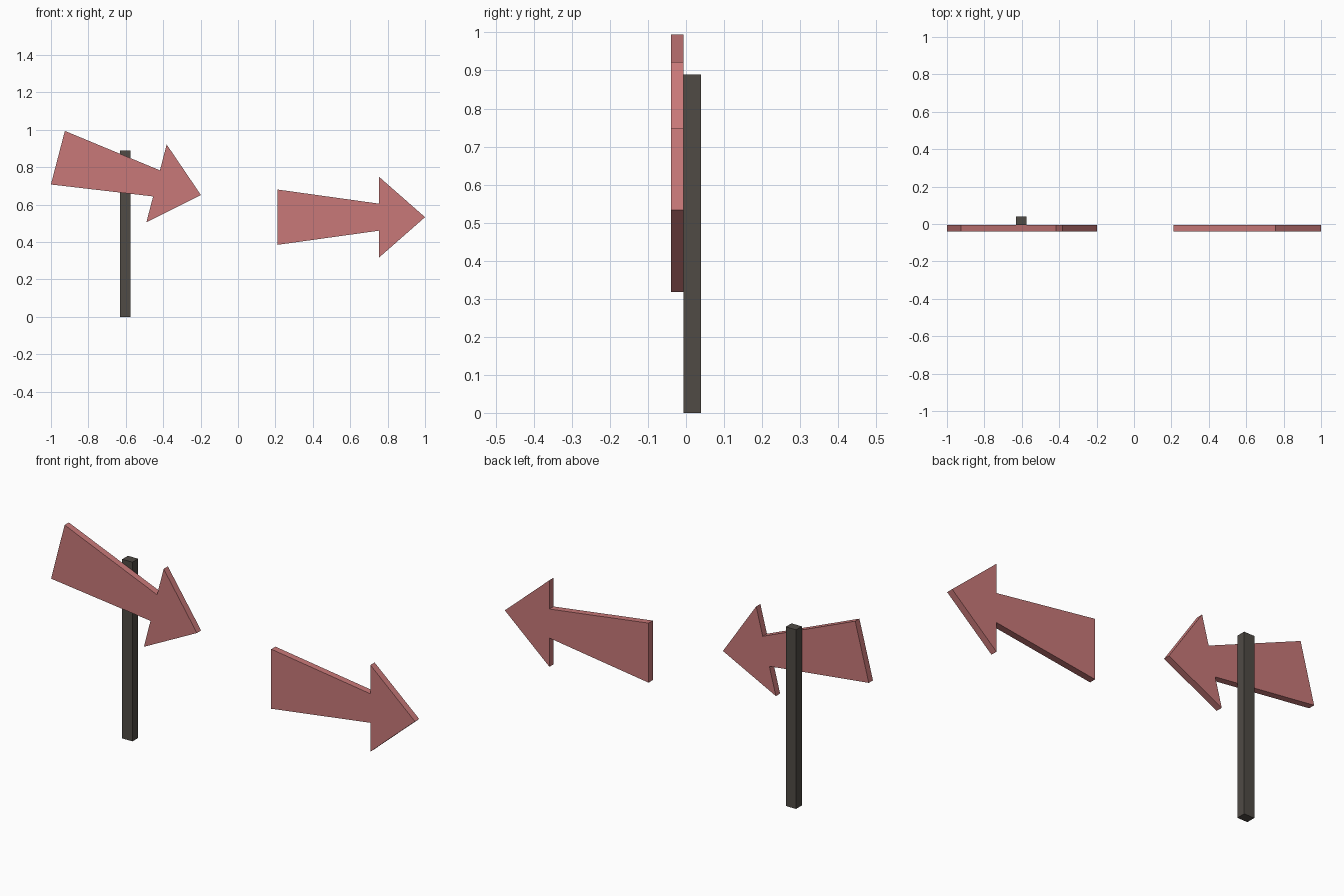
import bpy, bmesh
from math import radians
from mathutils import Matrix

if "Cube" in bpy.data.objects:
    bpy.data.objects.remove(bpy.data.objects["Cube"])


def material(name, rgb):
    m = bpy.data.materials.new(name)
    m.diffuse_color = (*rgb, 1)
    m.use_nodes = True
    m.node_tree.nodes["Principled BSDF"].inputs["Base Color"].default_value = m.diffuse_color
    return m


def add_object(name, bm, mat):
    bmesh.ops.recalc_face_normals(bm, faces=bm.faces)
    mesh = bpy.data.meshes.new(name)
    bm.to_mesh(mesh)
    bm.free()
    mesh.materials.append(mat)
    ob = bpy.data.objects.new(name, mesh)
    bpy.context.collection.objects.link(ob)
    return ob


red = material("painted_red", (0.58, 0.19, 0.19))
dark = material("dark_wood", (0.08, 0.07, 0.06))

FRONT, BACK, REAR = -0.039, -0.006, 0.039

# Half outline of the arrow, from tail to tip: (distance along, half width)
HALF = [(0, 0.148), (0.545, 0.072), (0.545, 0.215)]
OUTLINE = HALF + [(0.79, 0)] + [(x, -z) for x, z in reversed(HALF)]


def arrow(name, tail_x, tail_z, tilt):
    bm = bmesh.new()
    face = bm.faces.new([bm.verts.new((x, 0, z)) for x, z in OUTLINE])
    ext = bmesh.ops.extrude_face_region(bm, geom=[face], use_keep_orig=True)
    moved = [g for g in ext["geom"] if isinstance(g, bmesh.types.BMVert)]
    bmesh.ops.translate(bm, verts=moved, vec=(0, BACK - FRONT, 0))
    bmesh.ops.transform(bm, verts=bm.verts, matrix=Matrix.Translation((tail_x, FRONT, tail_z))
                        @ Matrix.Rotation(radians(tilt), 4, 'Y'))
    return add_object(name, bm, red)


# Tilted arrow board on the post, and the loose level arrow board
arrow("tilted_arrow_board", -0.963, 0.851, 14.6)
arrow("level_arrow_board", 0.21, 0.533, 0)

# Square post behind the tilted board
bm = bmesh.new()
bmesh.ops.create_cube(bm, size=1)
bmesh.ops.scale(bm, verts=bm.verts, vec=(0.056, REAR - BACK, 0.89))
bmesh.ops.translate(bm, verts=bm.verts, vec=(-0.604, (REAR + BACK) / 2, 0.445))
add_object("post", bm, dark)
